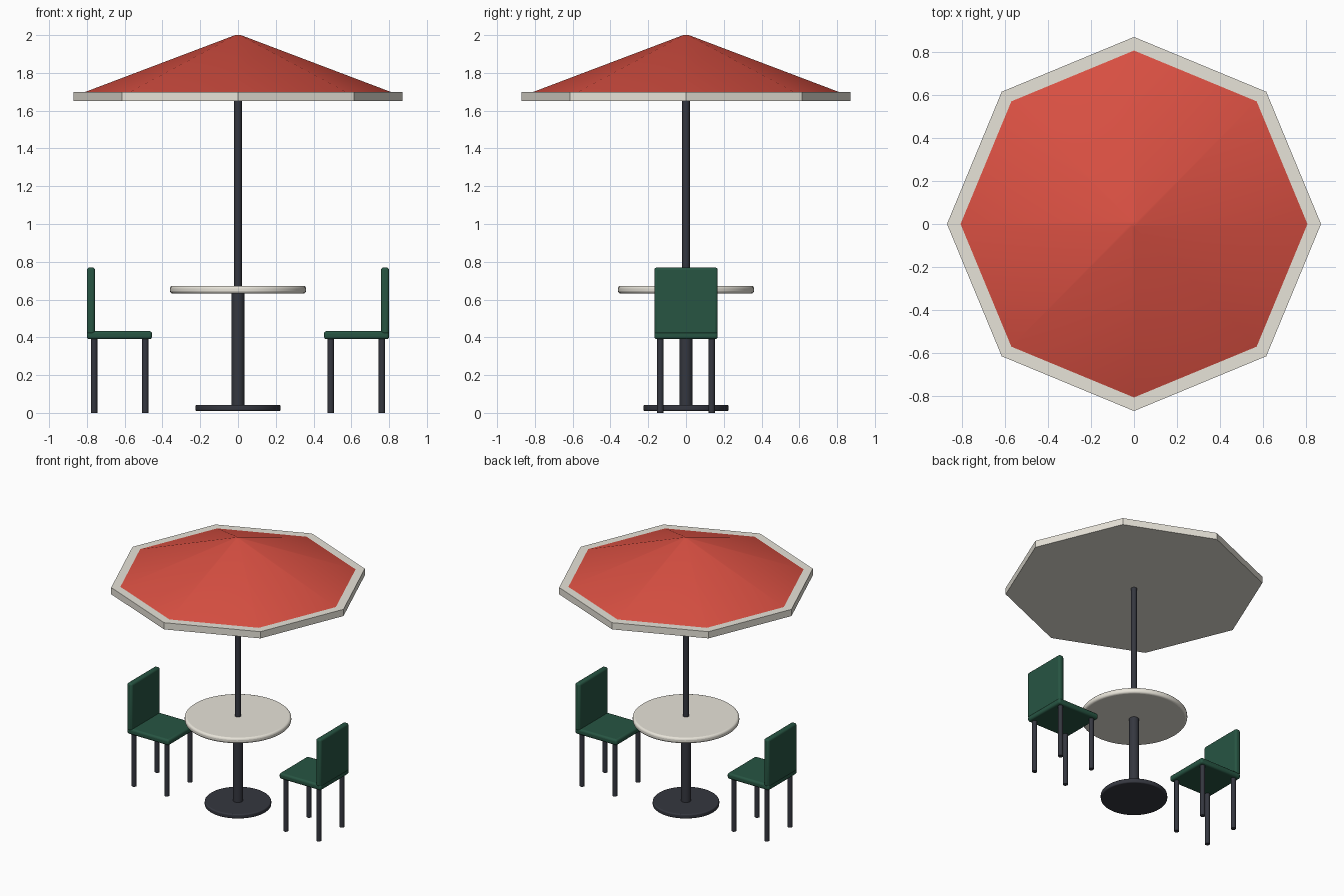
import bpy
from math import pi

if "Cube" in bpy.data.objects:
    bpy.data.objects.remove(bpy.data.objects["Cube"])


def material(name, rgb):
    m = bpy.data.materials.new(name)
    m.diffuse_color = (*rgb, 1)
    m.use_nodes = True
    m.node_tree.nodes["Principled BSDF"].inputs["Base Color"].default_value = m.diffuse_color
    return m


RED = material("red_fabric", (0.70, 0.08, 0.055))
CREAM = material("cream", (0.80, 0.77, 0.69))
GREEN = material("green_paint", (0.02, 0.09, 0.055))
METAL = material("dark_metal", (0.035, 0.038, 0.05))


def finish(name, mat, bevel=0):
    ob = bpy.context.object
    ob.name = name
    ob.data.materials.append(mat)
    if bevel:
        mod = ob.modifiers.new("rounded_edges", "BEVEL")
        mod.width = bevel
        mod.segments = 3
        mod.limit_method = "ANGLE"
    bpy.ops.object.shade_smooth_by_angle(angle=pi / 6)
    return ob


def cylinder(name, mat, r, z0, z1, x=0, y=0, sides=32, bevel=0):
    bpy.ops.mesh.primitive_cylinder_add(
        vertices=sides, radius=r, depth=z1 - z0, location=(x, y, (z0 + z1) / 2))
    return finish(name, mat, bevel)


def box(name, mat, x0, x1, y0, y1, z0, z1, bevel):
    bpy.ops.mesh.primitive_cube_add(
        size=1, location=((x0 + x1) / 2, (y0 + y1) / 2, (z0 + z1) / 2))
    bpy.context.object.scale = (x1 - x0, y1 - y0, z1 - z0)
    bpy.ops.object.transform_apply(location=False, rotation=False, scale=True)
    return finish(name, mat, bevel)


# Table and its pedestal
cylinder("table_base", METAL, 0.225, 0.01, 0.043, sides=48, bevel=0.008)
cylinder("table_column", METAL, 0.034, 0.03, 0.64)
cylinder("table_top", CREAM, 0.36, 0.632, 0.673, sides=64, bevel=0.014)

# Parasol: pole, octagonal trim and octagonal canopy, softly shaded
cylinder("parasol_pole", METAL, 0.02, 0.60, 1.70)
trim = cylinder("canopy_trim", CREAM, 0.87, 1.65, 1.70, sides=8)
bpy.ops.object.shade_smooth()
bpy.ops.mesh.primitive_cone_add(
    vertices=8, radius1=0.82, radius2=0.015, depth=0.305, location=(0, 0, 1.8475))
canopy = finish("canopy", RED)
bpy.ops.object.shade_smooth()

# Two chairs facing the table
for side, s in (("left", -1), ("right", 1)):
    def span(a, b):
        return sorted((s * a, s * b))
    box(side + "_chair_seat", GREEN, *span(0.455, 0.80), -0.168, 0.168, 0.39, 0.433, 0.014)
    box(side + "_chair_back", GREEN, *span(0.757, 0.80), -0.168, 0.168, 0.415, 0.77, 0.014)
    for place, x in (("inner", 0.491), ("outer", 0.762)):
        for end, y in (("front", -0.136), ("back", 0.136)):
            cylinder(f"{side}_chair_{place}_{end}_leg", METAL, 0.017, 0, 0.40,
                     s * x, y, sides=16)
